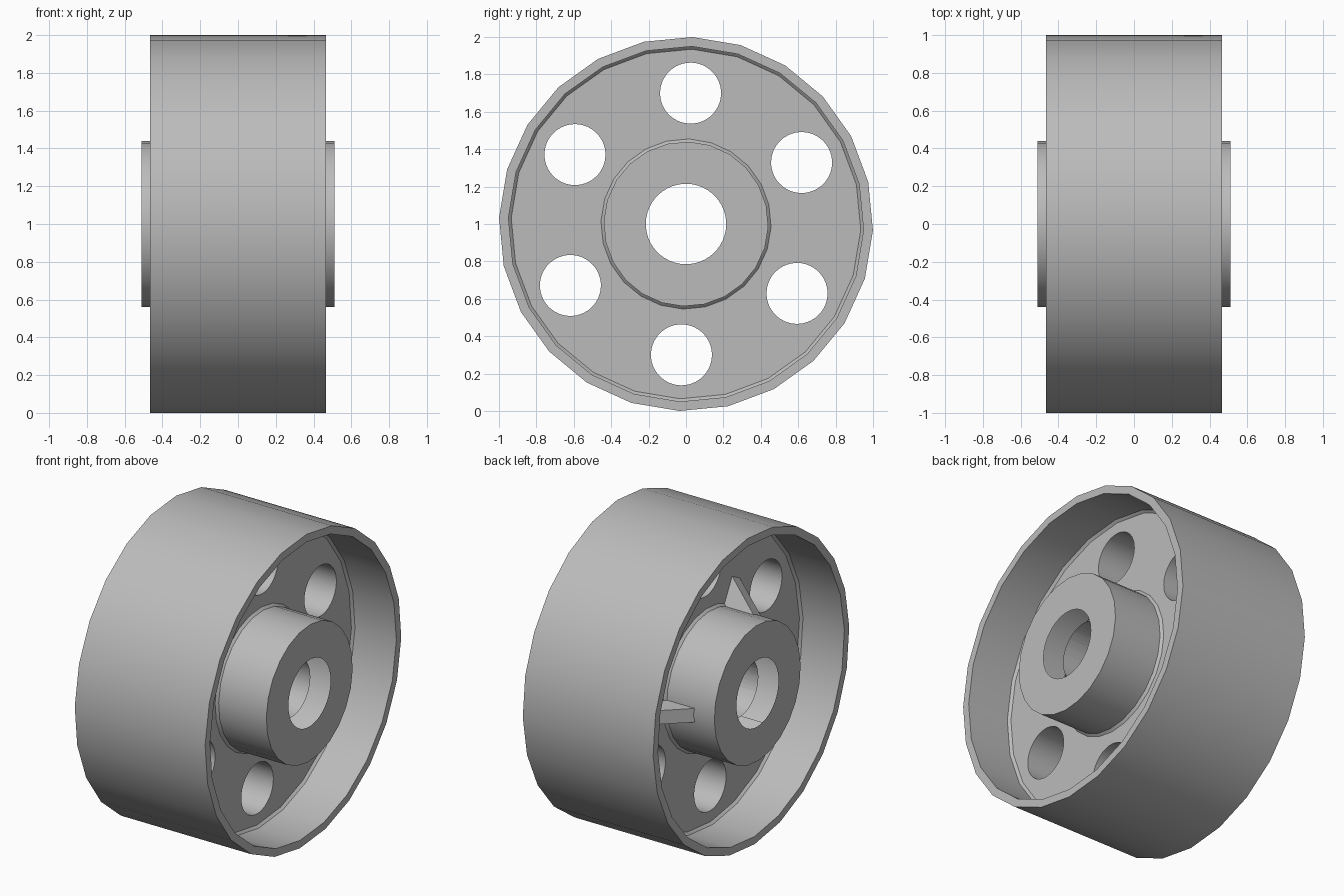
import bpy, bmesh
from math import radians, pi
from mathutils import Matrix, Vector

cube = bpy.data.objects.get("Cube")
if cube:
    bpy.data.objects.remove(cube, do_unlink=True)

TURN = radians(-2)               # slight roll of the wheel on its axle
CENTRE = Vector((0, 0, 1))

grey = bpy.data.materials.new("plain_grey")
grey.use_nodes = True
grey.diffuse_color = (0.5, 0.5, 0.5, 1)
grey.node_tree.nodes["Principled BSDF"].inputs["Base Color"].default_value = (0.5, 0.5, 0.5, 1)


def to_object(bm, name):
    bmesh.ops.recalc_face_normals(bm, faces=bm.faces)
    bmesh.ops.transform(bm, matrix=Matrix.Translation(CENTRE) @ Matrix.Rotation(TURN, 4, 'X'), verts=bm.verts)
    mesh = bpy.data.meshes.new(name)
    bm.to_mesh(mesh)
    bm.free()
    mesh.materials.append(grey)
    obj = bpy.data.objects.new(name, mesh)
    bpy.context.collection.objects.link(obj)
    return obj


def lathe(profile, steps, name):
    """Spin a closed (x, radius) outline around the axle."""
    bm = bmesh.new()
    verts = [bm.verts.new((x, 0, r)) for x, r in profile]
    edges = [bm.edges.new((verts[i - 1], verts[i])) for i in range(len(verts))]
    bmesh.ops.spin(bm, geom=verts + edges, cent=(0, 0, 0), axis=(1, 0, 0),
                   angle=2 * pi, steps=steps, use_merge=True)
    bmesh.ops.remove_doubles(bm, verts=bm.verts, dist=1e-5)
    return to_object(bm, name)


def add_cylinder(bm, radius, x0, x1, offset=0, angle=0):
    place = (Matrix.Rotation(angle, 4, 'X') @ Matrix.Translation(((x0 + x1) / 2, 0, offset))
             @ Matrix.Rotation(pi / 2, 4, 'Y'))
    bmesh.ops.create_cone(bm, cap_ends=True, segments=48, radius1=radius, radius2=radius,
                          depth=x1 - x0, matrix=place)


def cut(target, bm, name):
    cutter = to_object(bm, name)
    cutter.hide_render = True
    mod = target.modifiers.new(name, 'BOOLEAN')
    mod.operation, mod.solver, mod.object = 'DIFFERENCE', 'EXACT', cutter
    bpy.context.view_layer.objects.active = target
    bpy.ops.object.modifier_apply(modifier=name)
    bpy.data.objects.remove(cutter, do_unlink=True)


# Wheel body: rim, web and hub in one outline, mirrored across the middle
WEB, HUB_END, RIM_END, F = 0.155, 0.51, 0.465, 0.015
half = [(HUB_END, 0.1), (HUB_END, 0.44), (WEB + F, 0.44), (WEB, 0.44 + F),
        (WEB, 0.95 - F), (WEB + F, 0.95), (RIM_END, 0.95), (RIM_END, 1.0)]
wheel = lathe(half + [(-x, r) for x, r in reversed(half)], 24, "wheel_body")

# Axle bore
bm = bmesh.new()
add_cylinder(bm, 0.187, -0.7, 0.7)
cut(wheel, bm, "axle_bore")

# Bearing seats on both ends
bm = bmesh.new()
for x0, x1 in ((0.385, 0.7), (-0.7, -0.385)):
    add_cylinder(bm, 0.215, x0, x1)
cut(wheel, bm, "bearing_seats")

# Six round holes through the web
bm = bmesh.new()
for i in range(6):
    add_cylinder(bm, 0.163, -0.3, 0.3, 0.7, i * pi / 3)
cut(wheel, bm, "web_holes")

# Triangular gussets between hub and web on the left-hand... right-hand face (-x)
bm = bmesh.new()
for i in range(3):
    spin = Matrix.Rotation(radians(30 + 120 * i), 4, 'X')
    outline = [(-0.14, 0.41), (-0.14, 0.615), (-WEB, 0.615), (-0.395, 0.41)]
    face = bm.faces.new([bm.verts.new(spin @ Vector((x, -0.045, r))) for x, r in outline])
    side = bmesh.ops.extrude_face_region(bm, geom=[face])["geom"]
    bmesh.ops.translate(bm, verts=[v for v in side if isinstance(v, bmesh.types.BMVert)],
                        vec=spin.to_3x3() @ Vector((0, 0.09, 0)))
gussets = to_object(bm, "hub_gussets")

# Smooth round walls, crisp rims
bpy.ops.object.select_all(action='DESELECT')
wheel.select_set(True)
bpy.context.view_layer.objects.active = wheel
bpy.ops.object.shade_smooth_by_angle(angle=radians(30))
